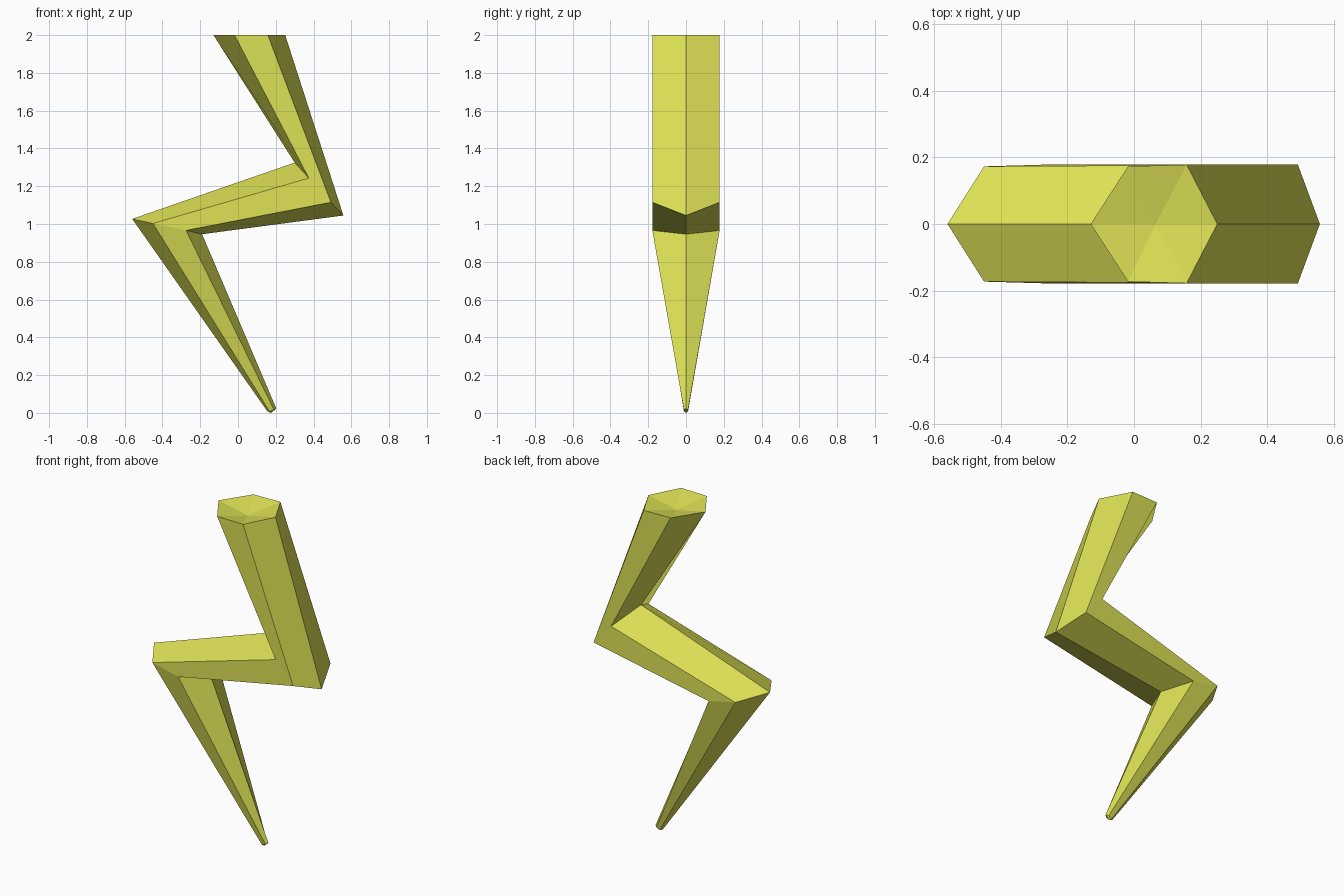
import bpy, bmesh

if "Cube" in bpy.data.objects:
    bpy.data.objects.remove(bpy.data.objects["Cube"])

# One flat colour
yellow = bpy.data.materials.new("yellow")
yellow.diffuse_color = (0.72, 0.75, 0.09, 1)
yellow.use_nodes = True
yellow.node_tree.nodes["Principled BSDF"].inputs["Base Color"].default_value = yellow.diffuse_color

# Four six-sided rings along the zigzag:
# (x, z) of outer-left point, left pair, right pair, outer-right point, then half widths of the pairs
RINGS = [
    ((-0.13, 2.00), (-0.018, 2.00), (0.158, 2.00), (0.25, 2.00), 0.173, 0.178),        # top
    ((0.30, 1.325), (0.375, 1.243), (0.492, 1.115), (0.558, 1.045), 0.178, 0.178),     # right elbow
    ((-0.56, 1.027), (-0.45, 1.003), (-0.275, 0.966), (-0.19, 0.946), 0.173, 0.178),   # left elbow
    ((0.155, 0.009), (0.167, 0.008), (0.19, 0.017), (0.203, 0.023), 0.011, 0.011),     # tip
]

bm = bmesh.new()


def ring(left, mid_l, mid_r, right, wl, wr):
    pts = [(left, 0), (mid_l, -wl), (mid_r, -wr), (right, 0), (mid_r, wr), (mid_l, wl)]
    return [bm.verts.new((p[0], y, p[1])) for p, y in pts]


def fan(loop, centre):
    c = bm.verts.new(centre)
    for i in range(6):
        bm.faces.new((loop[i], loop[(i + 1) % 6], c))


# Zigzag sides
loops = [ring(*r) for r in RINGS]
for a, b in zip(loops, loops[1:]):
    for i in range(6):
        j = (i + 1) % 6
        bm.faces.new((a[i], b[i], b[j], a[j]))

# Slightly sunken top cap and pointed bottom cap
fan(loops[0], (0.065, 0, 1.96))
fan(loops[-1], (0.175, 0, 0.0))

bmesh.ops.recalc_face_normals(bm, faces=bm.faces[:])
mesh = bpy.data.meshes.new("zigzag_bolt")
bm.to_mesh(mesh)
bm.free()
mesh.materials.append(yellow)
bolt = bpy.data.objects.new("zigzag_bolt", mesh)
bpy.context.collection.objects.link(bolt)
